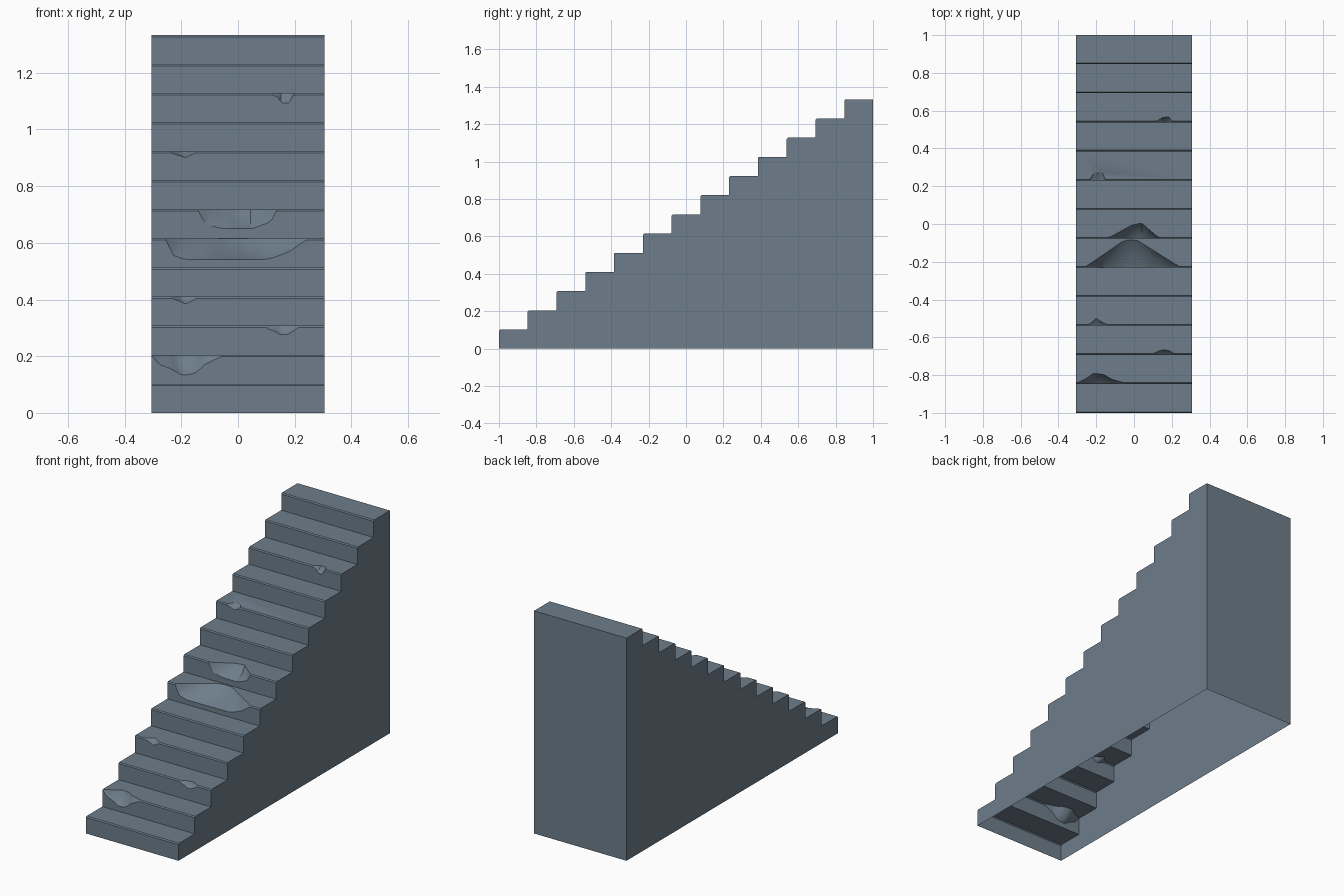
import bpy, bmesh, math, random

if "Cube" in bpy.data.objects:
    bpy.data.objects.remove(bpy.data.objects["Cube"])

random.seed(4)
W, N, TOP, C = 0.306, 13, 1.333, 0.006      # half width, steps, height, edge chamfer
RUN, RISE = 2 / N, TOP / N
COLS = 18

# Worn chips: step -> (drop outline on the riser, depth outline on the tread),
# each a list of (x, distance from the step edge)
CHIPS = {
    1: ([(-.3, .012), (-.275, .035), (-.24, .048), (-.195, .073), (-.15, .065), (-.115, .033), (-.045, 0)],
        [(-.3, .005), (-.255, .027), (-.215, .056), (-.16, .05), (-.12, .025), (-.06, .008)]),
    2: ([(.1, .01), (.13, .02), (.15, .032), (.175, .03), (.2, .016), (.22, 0)],
        [(.1, .005), (.13, .02), (.16, .027), (.19, .02), (.22, 0)]),
    3: ([(-.25, 0), (-.21, .014), (-.185, .026), (-.16, .014), (-.14, 0)],
        [(-.25, 0), (-.22, .02), (-.2, .04), (-.18, .025), (-.14, .005)]),
    5: ([(-.255, .012), (-.232, .058), (-.187, .075), (.113, .073), (.183, .045), (.24, .005)],
        [(-.255, .005), (-.05, .146), (.015, .146), (.24, .005)]),
    6: ([(-.14, .006), (-.115, .052), (-.055, .068), (.05, .068), (.115, .044), (.135, .008)],
        [(-.14, 0), (-.01, .072), (.04, .082), (.135, 0)]),
    8: ([(-.235, .006), (-.21, .014), (-.185, .022), (-.15, .005)],
        [(-.235, .005), (-.21, .042), (-.17, .042), (-.15, .005)]),
    10: ([(.12, .005), (.14, .014), (.155, .035), (.18, .034), (.2, 0)],
         [(.12, .005), (.15, .026), (.185, .028), (.2, .005)]),
}


def lerp_at(pts, x):
    for (x0, v0), (x1, v1) in zip(pts, pts[1:]):
        if x <= x1:
            return v0 + (v1 - v0) * max(0, x - x0) / (x1 - x0)
    return pts[-1][1]


def face(bm, pts):
    return bm.faces.new([bm.verts.new(p) for p in pts])


def finish(bm, name, mat):
    bmesh.ops.remove_doubles(bm, verts=bm.verts, dist=1e-5)
    me = bpy.data.meshes.new(name)
    bm.to_mesh(me)
    bm.free()
    ob = bpy.data.objects.new(name, me)
    bpy.context.collection.objects.link(ob)
    me.materials.append(mat)
    return ob


stone = bpy.data.materials.new("slate_grey")
stone.diffuse_color = (.155, .208, .26, 1)
stone.use_nodes = True
stone.node_tree.nodes["Principled BSDF"].inputs["Base Color"].default_value = stone.diffuse_color

# Treads and risers, with chipped edges
bm = bmesh.new()
for i in range(N):
    y, z = -1 + i * RUN, (i + 1) * RISE
    front, back = [], []
    if i in CHIPS:
        drop, depth = CHIPS[i]
        a, b = drop[0][0], drop[-1][0]
        mids = []
        for k in range(COLS + 1):
            x = a + (b - a) * k / COLS
            end = k in (0, COLS)
            d = C if end else max(C, lerp_at(drop, x))
            g = C if end else max(C, lerp_at(depth, x))
            front.append((x, y, z - d))
            back.append((x, y + g, z))
            s = 0 if end else random.uniform(.06, .14)
            mids.append((x, y + g * (.5 + s), z - d * (.5 + s)))
        # hollow surface of the chip
        for lo, hi in ((front, mids), (mids, back)):
            for k in range(COLS):
                face(bm, [lo[k], lo[k + 1], hi[k + 1], hi[k]])
    face(bm, [(-W, y, z - RISE), (W, y, z - RISE), (W, y, z - C), *front[::-1], (-W, y, z - C)])
    face(bm, [(-W, y + C, z), *back, (W, y + C, z), (W, y + RUN, z), (-W, y + RUN, z)])
    # chamfered edge on each side of the chip
    spans = [(-W, front[0][0]), (front[-1][0], W)] if front else [(-W, W)]
    for l, r in spans:
        face(bm, [(l, y, z - C), (r, y, z - C), (r, y + C, z), (l, y + C, z)])
steps = finish(bm, "steps", stone)
bpy.context.view_layer.objects.active = steps
steps.select_set(True)
bpy.ops.object.shade_smooth_by_angle(angle=math.radians(30))

# Side walls and back wall; the underside is open
bm = bmesh.new()
profile = [(1, 0), (1, TOP)]
for i in reversed(range(N)):
    y, z = -1 + i * RUN, (i + 1) * RISE
    profile += [(y + C, z), (y, z - C), (y, z - RISE)]
face(bm, [(W, y, z) for y, z in profile])
face(bm, [(-W, y, z) for y, z in reversed(profile)])
face(bm, [(W, 1, 0), (-W, 1, 0), (-W, 1, TOP), (W, 1, TOP)])
finish(bm, "side_and_back_walls", stone)
